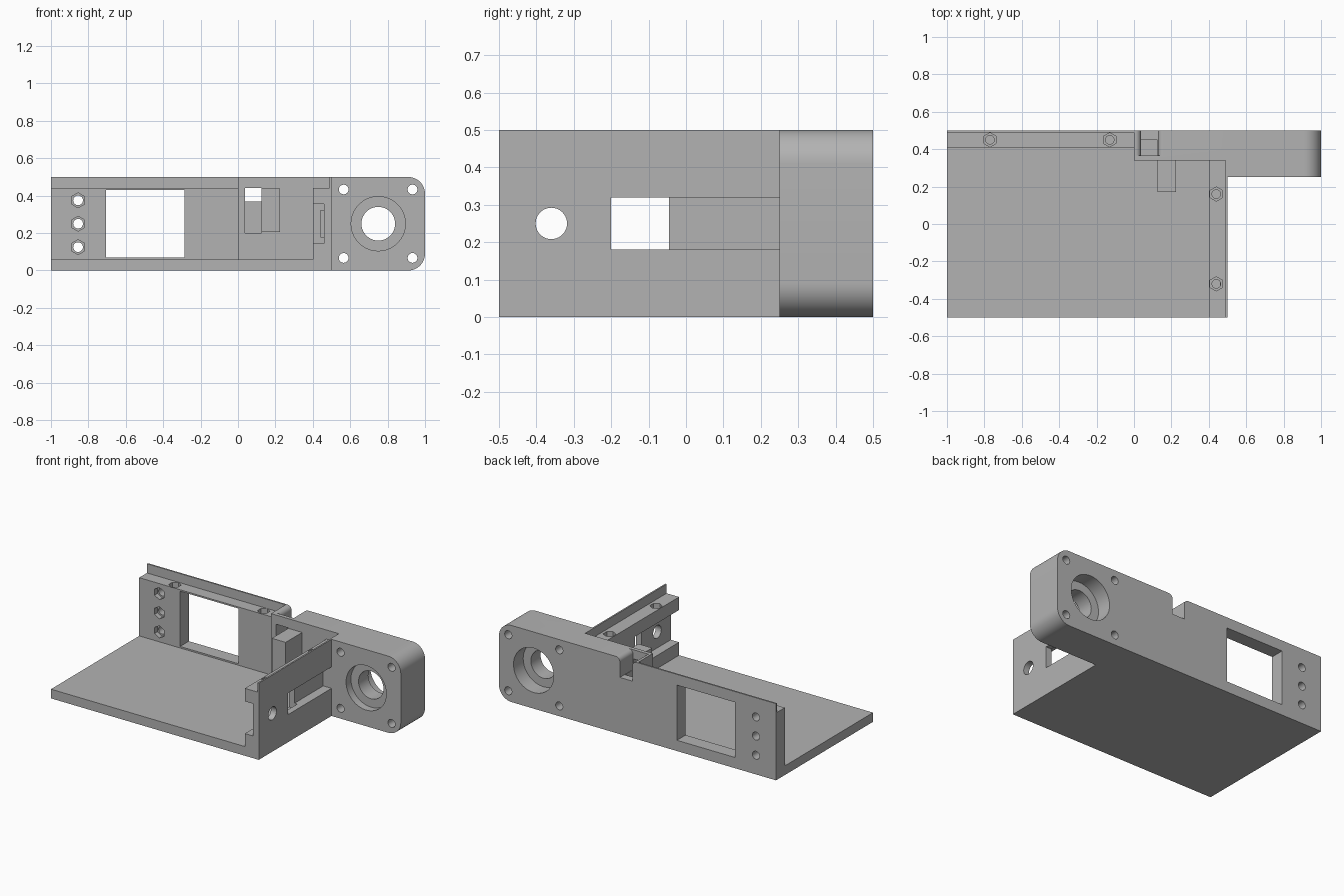
import bpy, bmesh, math
from mathutils import Matrix, Vector

if "Cube" in bpy.data.objects:
    bpy.data.objects.remove(bpy.data.objects["Cube"])

grey = bpy.data.materials.new("grey plastic")
grey.diffuse_color = (0.45, 0.45, 0.45, 1)
grey.use_nodes = True
grey.node_tree.nodes["Principled BSDF"].inputs["Base Color"].default_value = grey.diffuse_color


def add_object(name, bm):
    bmesh.ops.recalc_face_normals(bm, faces=bm.faces[:])
    mesh = bpy.data.meshes.new(name)
    bm.to_mesh(mesh)
    bm.free()
    mesh.materials.append(grey)
    ob = bpy.data.objects.new(name, mesh)
    bpy.context.scene.collection.objects.link(ob)
    return ob


def box(name, x0, x1, y0, y1, z0, z1):
    bm = bmesh.new()
    bmesh.ops.create_cube(bm, size=1)
    for v in bm.verts:
        v.co = Vector(((x0 + x1) / 2 + v.co.x * (x1 - x0),
                       (y0 + y1) / 2 + v.co.y * (y1 - y0),
                       (z0 + z1) / 2 + v.co.z * (z1 - z0)))
    return add_object(name, bm)


def rod(name, axis, center, radius, a, b, sides=40):
    """Cylinder or hex prism from a to b along an axis; center holds the other two coordinates."""
    bm = bmesh.new()
    bmesh.ops.create_cone(bm, cap_ends=True, segments=sides, radius1=radius,
                          radius2=radius, depth=b - a)
    m = (a + b) / 2
    if axis == 'x':
        mat = Matrix.Translation((m, center[0], center[1])) @ Matrix.Rotation(math.pi / 2, 4, 'Y')
    elif axis == 'y':
        mat = Matrix.Translation((center[0], m, center[1])) @ Matrix.Rotation(math.pi / 2, 4, 'X')
    else:
        mat = Matrix.Translation((center[0], center[1], m))
    bmesh.ops.transform(bm, matrix=mat, verts=bm.verts[:])
    return add_object(name, bm)


def prism_y(name, points, y0, y1):
    """Extrude an x-z outline along y."""
    bm = bmesh.new()
    face = bm.faces.new([bm.verts.new((x, y0, z)) for x, z in points])
    ext = bmesh.ops.extrude_face_region(bm, geom=[face])
    moved = [g for g in ext["geom"] if isinstance(g, bmesh.types.BMVert)]
    bmesh.ops.translate(bm, verts=moved, vec=(0, y1 - y0, 0))
    return add_object(name, bm)


def arc(cx, cz, r, start, end, n=12):
    return [(cx + r * math.cos(math.radians(start + (end - start) * i / n)),
             cz + r * math.sin(math.radians(start + (end - start) * i / n)))
            for i in range(n + 1)]


def combine(target, others, operation):
    for o in others:
        mod = target.modifiers.new(o.name, 'BOOLEAN')
        mod.operation, mod.solver, mod.object = operation, 'EXACT', o
    dg = bpy.context.evaluated_depsgraph_get()
    mesh = bpy.data.meshes.new_from_object(target.evaluated_get(dg))
    target.modifiers.clear()
    target.data = mesh
    for o in others:
        bpy.data.objects.remove(o)


# Solid parts: floor, walls with thin lips, rounded bearing block
bracket = box("bracket", -1, 0.5, -0.5, 0.5, 0, 0.06)
R = 0.09
block = [(0.0, 0), *arc(1 - R, R, R, -90, 0), *arc(1 - R, 0.5 - R, R, 0, 90), (0.0, 0.5)]
combine(bracket, [
    box("back_wall", -1, 0.1, 0.41, 0.5, 0, 0.44),
    box("back_lip", -1, 0.1, 0.49, 0.5, 0.3, 0.5),
    box("right_wall", 0.4, 0.5, -0.5, 0.4, 0, 0.44),
    box("right_lip", 0.49, 0.5, -0.5, 0.4, 0.3, 0.5),
    prism_y("thick_wall", block, 0.34, 0.5),
    prism_y("bearing_block", [(max(x, 0.5), z) for x, z in block], 0.25, 0.5),
    box("stop_block", 0.125, 0.225, 0.17, 0.4, 0.205, 0.437),
], 'UNION')

# Notch outline with rounded shoulders, open at the top
f = 0.03
notch = [(0.037, 0.37), (0.127, 0.37), *arc(0.127 + f, 0.5 - f, f, 180, 90, 8),
         (0.127 + f, 0.55), (0.037 - f, 0.55), *arc(0.037 - f, 0.5 - f, f, 90, 0, 8)]
cuts = [
    prism_y("notch", notch, 0.365, 0.6),
    box("pocket", 0.037, 0.125, 0.3, 0.45, 0.2, 0.44),
    box("back_window", -0.705, -0.285, 0.3, 0.6, 0.07, 0.43),
    box("inner_channel", 0.3, 0.46, -0.6, -0.045, 0.145, 0.355),
    box("side_window", 0.3, 0.6, -0.2, -0.045, 0.18, 0.32),
    box("outer_slot", 0.44, 0.6, -0.1, 0.25, 0.18, 0.32),
    rod("side_hole", 'x', (-0.36, 0.25), 0.042, 0.3, 0.6),
    rod("shaft_hole", 'y', (0.75, 0.25), 0.09, 0.2, 0.6, 64),
    rod("front_seat", 'y', (0.75, 0.25), 0.145, 0.2, 0.3, 64),
    rod("rear_seat", 'y', (0.75, 0.25), 0.145, 0.4, 0.6, 64),
]
# Bearing block screw holes
for x in (0.565, 0.933):
    for z in (0.067, 0.433):
        cuts.append(rod("block_screw", 'y', (x, z), 0.026, 0.2, 0.6, 24))
# Back wall screws with hex nut traps on the inside
for z in (0.125, 0.25, 0.375):
    cuts.append(rod("wall_screw", 'y', (-0.855, z), 0.026, 0.3, 0.6, 24))
    cuts.append(rod("wall_nut", 'y', (-0.855, z), 0.04, 0.3, 0.44, 6))
# Cover screws with hex nut traps in the wall tops
for c in ((-0.77, 0.45), (-0.13, 0.45), (0.44, 0.16), (0.44, -0.32)):
    cuts.append(rod("cover_screw", 'z', c, 0.023, 0.34, 0.6, 24))
    cuts.append(rod("cover_nut", 'z', c, 0.038, 0.405, 0.6, 6))
combine(bracket, cuts, 'DIFFERENCE')

bpy.context.view_layer.objects.active = bracket
bracket.select_set(True)
bpy.ops.object.shade_smooth_by_angle(angle=math.radians(30))
